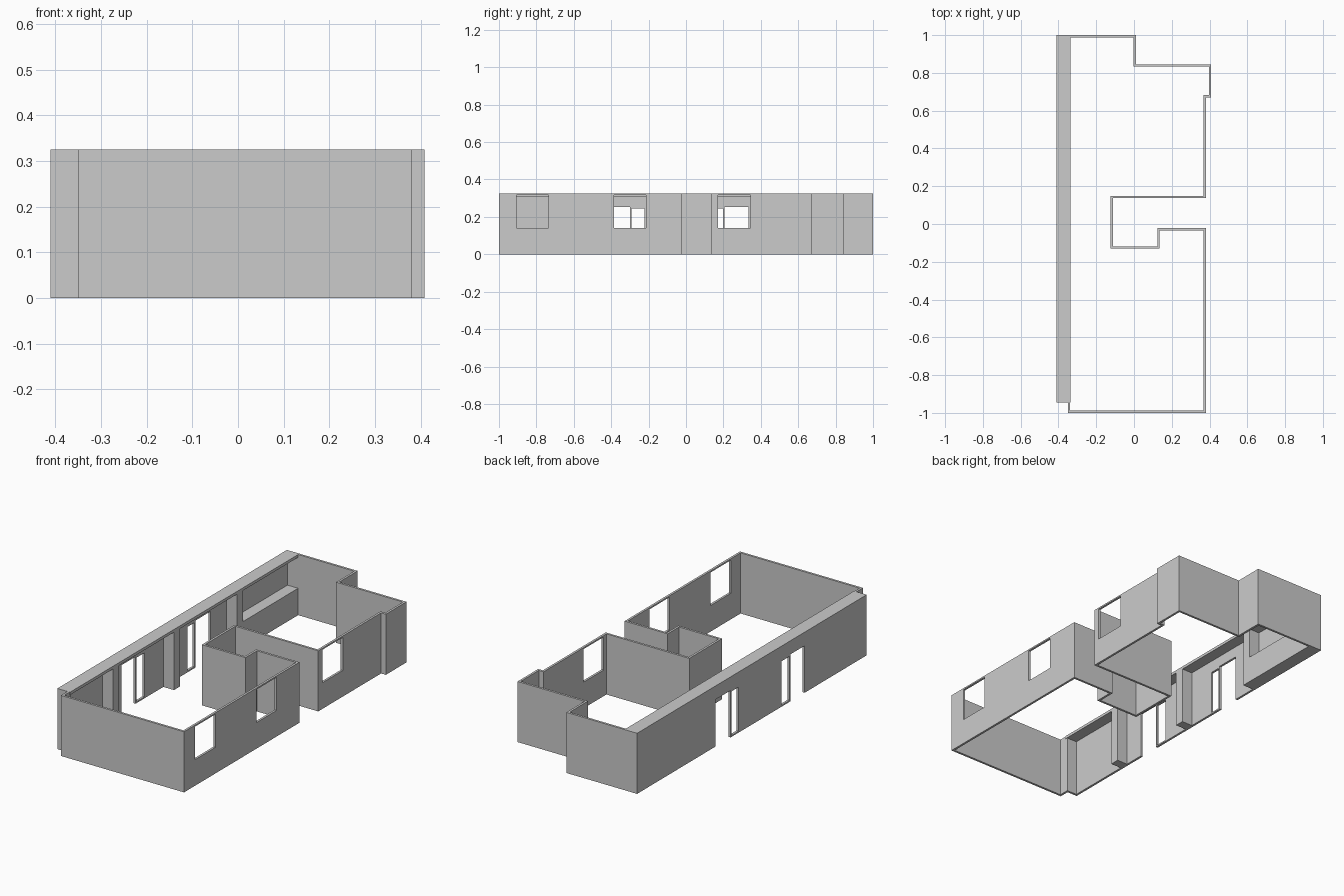
import bpy, bmesh
from mathutils import Vector

if "Cube" in bpy.data.objects:
    bpy.data.objects.remove(bpy.data.objects["Cube"])

H = 0.325    # wall height
T = 0.012    # wall thickness


def new_object(name, bm):
    bmesh.ops.recalc_face_normals(bm, faces=bm.faces)
    mesh = bpy.data.meshes.new(name)
    bm.to_mesh(mesh)
    bm.free()
    ob = bpy.data.objects.new(name, mesh)
    bpy.context.collection.objects.link(ob)
    return ob


def add_box(bm, lo, hi):
    lo, hi = Vector(lo), Vector(hi)
    verts = bmesh.ops.create_cube(bm, size=1)["verts"]
    for v in verts:
        v.co = Vector([(lo[i] + hi[i]) / 2 + v.co[i] * (hi[i] - lo[i]) for i in range(3)])


def box(name, lo, hi):
    bm = bmesh.new()
    add_box(bm, lo, hi)
    return new_object(name, bm)


# Outer outline of the floor plan, counter-clockwise
plan = [(-0.35, -1), (0.38, -1), (0.38, -0.022), (0.124, -0.022), (0.124, -0.118),
        (-0.112, -0.118), (-0.112, 0.137), (0.38, 0.137), (0.38, 0.67), (0.408, 0.67),
        (0.408, 0.845), (0.01, 0.845), (0.01, 1), (-0.41, 1), (-0.41, -0.945), (-0.35, -0.945)]


def inset(points, d):
    result = []
    n = len(points)
    for i in range(n):
        p = Vector(points[i])
        a = (p - Vector(points[i - 1])).normalized()
        b = (Vector(points[(i + 1) % n]) - p).normalized()
        result.append(p + d * (Vector((-a.y, a.x)) + Vector((-b.y, b.x))))
    return result


# Outer walls: thin ring extruded upward
bm = bmesh.new()
outer = [bm.verts.new((x, y, 0)) for x, y in plan]
inner = [bm.verts.new((x, y, 0)) for x, y in inset(plan, T)]
n = len(plan)
ring = [bm.faces.new((outer[i], outer[(i + 1) % n], inner[(i + 1) % n], inner[i])) for i in range(n)]
top = bmesh.ops.extrude_face_region(bm, geom=ring, use_keep_orig=True)
for g in top["geom"]:
    if isinstance(g, bmesh.types.BMVert):
        g.co.z = H
walls = new_object("outer_walls", bm)

# Window openings on the right, door openings on the left
windows = [(-0.905, -0.735), (-0.385, -0.215), (0.172, 0.345)]
doors = [(-0.42, -0.215), (0.133, 0.335)]
bm = bmesh.new()
for y0, y1 in windows:
    add_box(bm, (0.33, y0, 0.14), (0.43, y1, 0.317))
for y0, y1 in doors:
    add_box(bm, (-0.45, y0, -0.1), (-0.36, y1, 0.252))
cutter = new_object("opening_cutter", bm)
cutter.hide_render = True
mod = walls.modifiers.new("openings", "BOOLEAN")
mod.operation = "DIFFERENCE"
mod.solver = "EXACT"
mod.object = cutter
bpy.context.view_layer.objects.active = walls
bpy.ops.object.modifier_apply(modifier=mod.name)
bpy.data.objects.remove(cutter)

# Narrow sidelight frame beside each door
F = 0.008
for i, (y0, y1) in enumerate([(-0.30, -0.215), (0.133, 0.207)]):
    bm = bmesh.new()
    x0, x1 = -0.41, -0.41 + T
    add_box(bm, (x0, y0, 0), (x1, y0 + F, 0.252))
    add_box(bm, (x0, y1 - F, 0), (x1, y1, 0.252))
    add_box(bm, (x0, y0 + F, 0), (x1, y1 - F, F))
    add_box(bm, (x0, y0 + F, 0.252 - F), (x1, y1 - F, 0.252))
    new_object(f"sidelight_frame_{i + 1}", bm)

# Ceiling ledge along the left wall, carried by piers
XI, XL, LEDGE = -0.41 + T, -0.335, 0.015
box("ceiling_ledge", (XI, -0.945, H - LEDGE), (XL, 1 - T, H))
for i, y in enumerate((-0.58, -0.064, 0.47)):
    box(f"pier_{i + 1}", (XI, y, 0), (XL, y + 0.05, H - LEDGE))

# Low counter in the rear bay
box("low_counter", (XI, 0.52, 0), (XL, 1 - T, 0.144))
